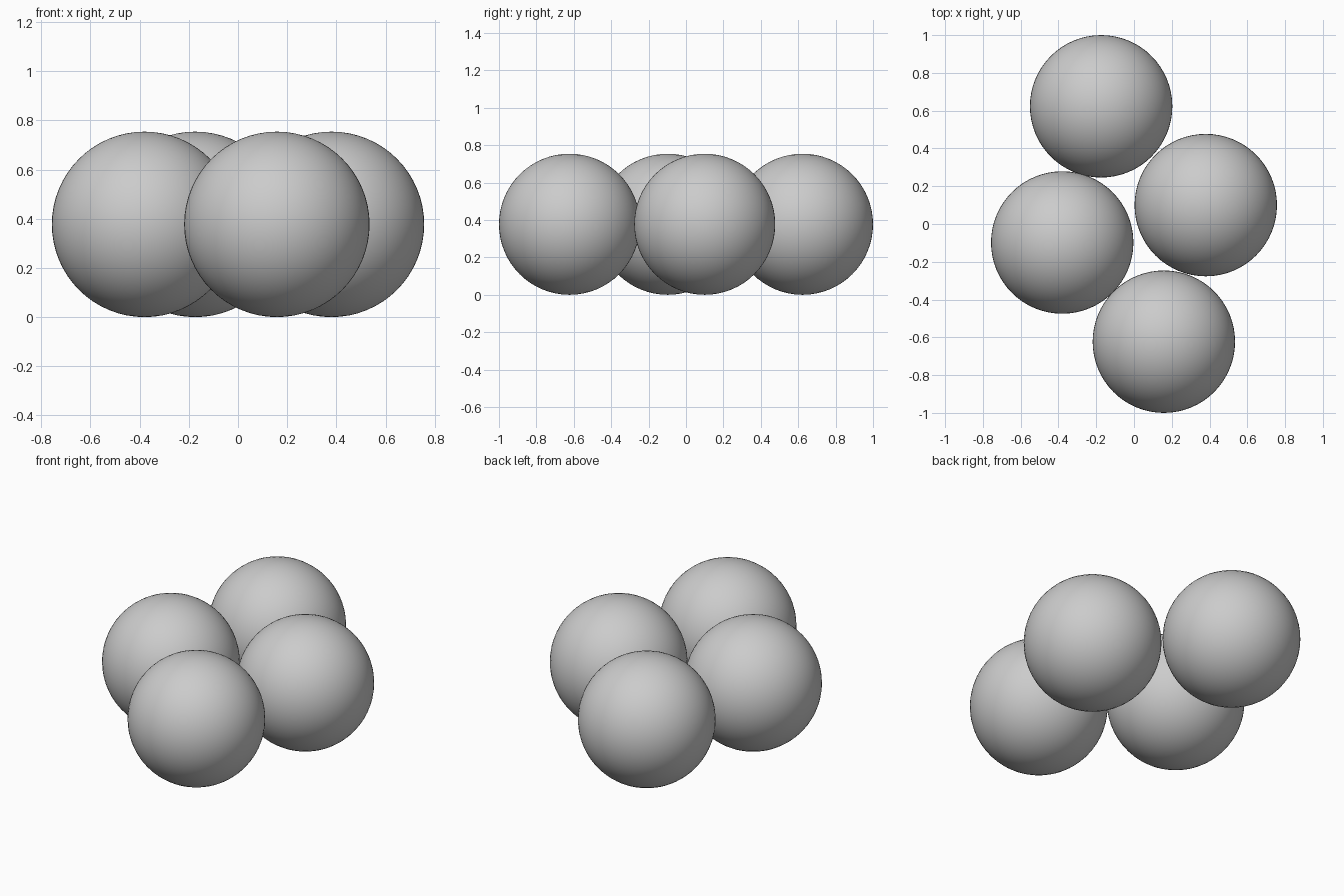
import bpy

# Remove the default cube
cube = bpy.data.objects.get("Cube")
if cube:
    bpy.data.objects.remove(cube, do_unlink=True)

RADIUS = 0.377

# Single plain grey material
grey = bpy.data.materials.new("plain_grey")
grey.use_nodes = True
colour = (0.6, 0.6, 0.6, 1.0)
grey.diffuse_color = colour
grey.node_tree.nodes["Principled BSDF"].inputs["Base Color"].default_value = colour


def add_ball(name, x, y):
    """Smooth ball resting on the ground."""
    bpy.ops.mesh.primitive_uv_sphere_add(
        segments=64, ring_count=32, radius=RADIUS, location=(x, y, RADIUS))
    ball = bpy.context.object
    ball.name = name
    ball.data.materials.append(grey)
    bpy.ops.object.shade_smooth()


# Four touching balls in a rhombus
add_ball("front_ball", 0.158, -0.623)
add_ball("left_ball", 0.38, 0.1)
add_ball("right_ball", -0.38, -0.098)
add_ball("back_ball", -0.174, 0.623)
